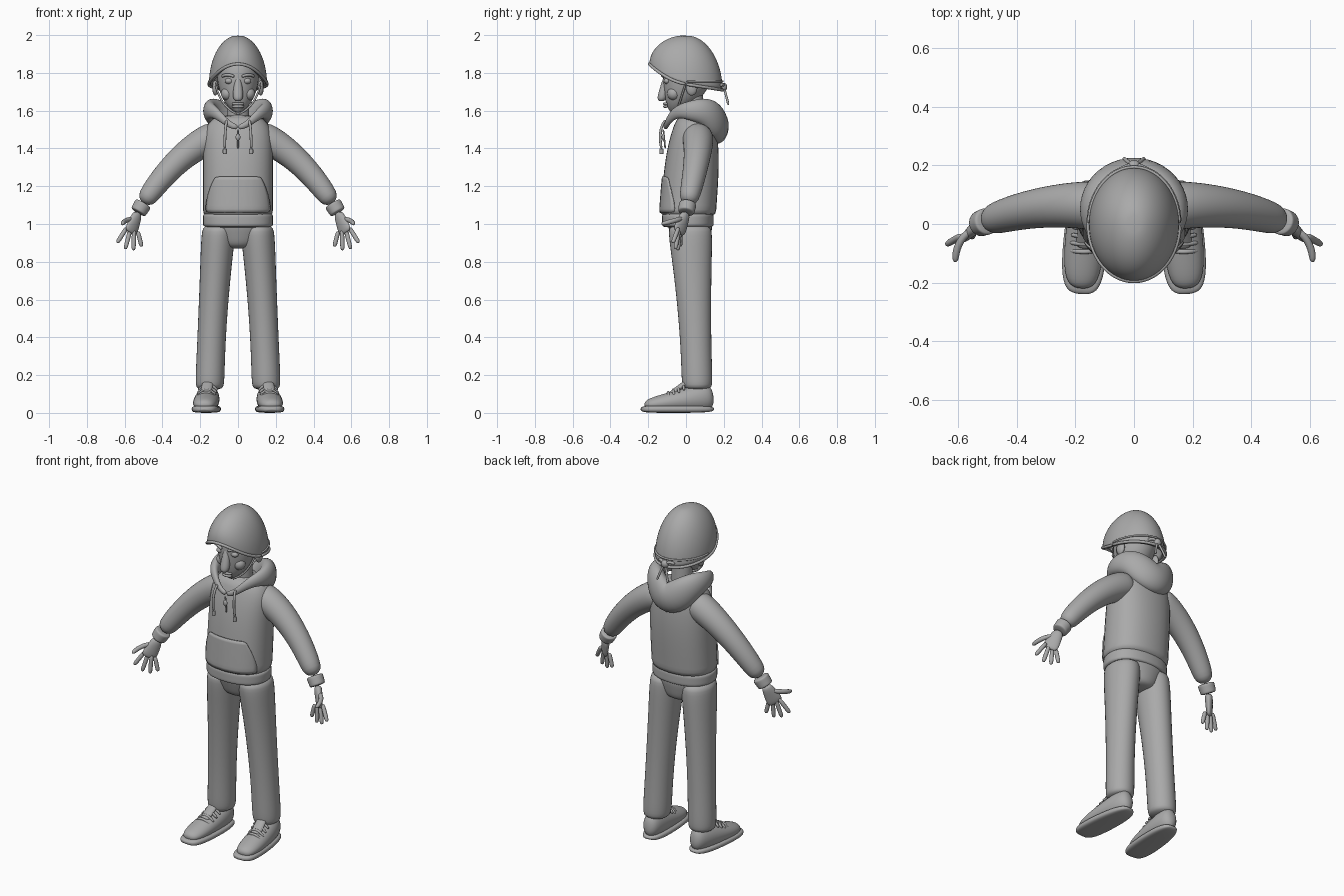
import bpy, bmesh
from math import sin, cos, pi, copysign
from mathutils import Vector

cube = bpy.data.objects.get("Cube")
if cube:
    bpy.data.objects.remove(cube)

grey = bpy.data.materials.new("clay_grey")
grey.use_nodes = True
COLOR = (.4, .4, .4, 1)
grey.diffuse_color = COLOR
grey.node_tree.nodes["Principled BSDF"].inputs["Base Color"].default_value = COLOR


def finish(name, bm, mirror=False, subdivide=True):
    bmesh.ops.recalc_face_normals(bm, faces=bm.faces)
    for face in bm.faces:
        face.smooth = True
    mesh = bpy.data.meshes.new(name)
    bm.to_mesh(mesh)
    bm.free()
    mesh.materials.append(grey)
    part = bpy.data.objects.new(name, mesh)
    bpy.context.collection.objects.link(part)
    if mirror:
        part.modifiers.new("Mirror", "MIRROR").use_mirror_merge = False
    if subdivide:
        part.modifiers.new("Subdivision", "SUBSURF")
    return part


def skin(bm, loops):
    for lower, upper in zip(loops, loops[1:]):
        for k in range(len(lower)):
            bm.faces.new((lower[k - 1], lower[k], upper[k], upper[k - 1]))


def loft(name, rings, level=False, mirror=False, power=2, sides=16):
    """Skin rings of (x, y, z, half width, half height); level rings lie flat."""
    bm = bmesh.new()
    points = [Vector(ring[:3]) for ring in rings]
    last = len(points) - 1
    loops = []
    for i, ring in enumerate(rings):
        side, up = Vector((1, 0, 0)), Vector((0, 1, 0))
        if not level:
            along = (points[min(i + 1, last)] - points[max(i - 1, 0)]).normalized()
            side = along.cross(Vector((0, 0, 1))).normalized()
            up = side.cross(along)
        loop = []
        for k in range(sides):
            angle = 2 * pi * k / sides
            c, s = (copysign(abs(w) ** (2 / power), w) for w in (cos(angle), sin(angle)))
            loop.append(bm.verts.new(points[i] + side * c * ring[3] + up * s * ring[-1]))
        loops.append(loop)
    skin(bm, loops)
    bm.faces.new(loops[0])
    bm.faces.new(loops[-1])
    return finish(name, bm, mirror)


def mix(a, b, t):
    return [p + (q - p) * t for p, q in zip(a, b)]


def limb(name, *keys, blunt=8, steps=10, **options):
    """Sweep along a Bezier of rings, with ends rounded off (a high blunt is squarer)."""
    rings = []
    for i in range(steps + 1):
        c = cos(pi * i / steps)
        row = keys
        while len(row) > 1:
            row = [mix(a, b, (1 - c) / 2) for a, b in zip(row, row[1:])]
        taper = max(.2, (1 - abs(c) ** blunt) ** (1 / blunt))
        rings.append(row[0][:3] + [size * taper for size in row[0][3:]])
    return loft(name, rings, **options)


def cord(name, radius, *points, **options):
    return limb(name, *[(*p, radius) for p in points], sides=8, **options)


def ball(name, center, size, mirror=False):
    bm = bmesh.new()
    bmesh.ops.create_uvsphere(bm, u_segments=20, v_segments=12, radius=1)
    bmesh.ops.scale(bm, vec=size, verts=bm.verts)
    bmesh.ops.translate(bm, vec=center, verts=bm.verts)
    return finish(name, bm, mirror, subdivide=False)


# Hoodie body narrowing to the neck, with a ribbed hem
rings = []
for i in range(13):
    t = i / 12
    rings.append((0, .01 + .04 * t, 1.03 + .55 * t,
                  .19 * (1 - .4 * t ** 12), .15 * (1 - .4 * t ** 4)))
body = loft("hoodie_body", rings, level=True, power=2.3)
limb("hoodie_hem", (0, .01, .98, .19, .14), (0, .01, 1.06, .19, .14), level=True, power=2.3)

# Sleeves and cuffs
wrist, hand = (.5, .01, 1.11), (.53, 0, 1.06)
limb("sleeve", (.1, .06, 1.47, .09, .11), (.31, .08, 1.4, .07, .08), (*wrist, .055), mirror=True)
limb("cuff", (*wrist, .048), (*hand, .044), mirror=True)

# Hands: palm, a fan of fingers and a thumb
limb("palm", (*hand, .024, .03), (.57, -.04, .95, .016, .05), blunt=4, mirror=True)
for i, name in enumerate(("index", "middle", "ring", "little")):
    base = mix((.59, -.04, .98), (.53, -.03, .96), i / 3)
    tip = mix((.64, -.07, .9), (.51, -.03, .88), i / 3)
    tip[2] -= .03 * sin(pi * i / 3)
    cord(name + "_finger", .013, base, tip, blunt=4, mirror=True)
cord("thumb", .014, (.55, -.02, 1.03), (.61, -.05, 1.02), (.61, -.13, 1), blunt=4, mirror=True)

# Hood lying on the shoulders: thin at the front, full and drooping at the back
rings = []
for i in range(25):
    angle = 2 * pi * i / 24 - pi / 2
    back = sin(angle)
    rings.append((.15 * cos(angle), .03 + .14 * back, 1.6 - .09 * back ** 4,
                  .036 + .024 * back, .055 + .04 * back))
loft("hood", rings)
limb("shirt_collar", (0, .02, 1.5, .08, .1), (0, .04, 1.58, .06, .06), level=True)

# Drawstrings and zip
string_end = (.07, -.13, 1.4)
cord("drawstring", .008, (.06, -.11, 1.55), (.07, -.15, 1.5), string_end, mirror=True, level=True)
cord("drawstring_tip", .012, string_end, (.07, -.13, 1.37), mirror=True, level=True)
cord("neck_zip", .005, (0, -.12, 1.5), (0, -.11, 1.4), level=True)
ball("zip_pull", (0, -.12, 1.46), (.013, .009, .018))

# Front pocket, projected on the hoodie
bm = bmesh.new()
rows = []
for j in range(6):
    t = j / 5
    reach = .17 - .05 * t ** 2
    rows.append([bm.verts.new((reach * (k / 6 - 1), -.3, 1.06 + .19 * t)) for k in range(13)])
for lower, upper in zip(rows, rows[1:]):
    for k in range(12):
        bm.faces.new((lower[k], lower[k + 1], upper[k + 1], upper[k]))
pocket = finish("front_pocket", bm)
wrap = pocket.modifiers.new("Fit", "SHRINKWRAP")
wrap.target = body
wrap.wrap_method = "PROJECT"
wrap.use_project_y = True
wrap.offset = .004
thick = pocket.modifiers.new("Thickness", "SOLIDIFY")
thick.thickness = .009
thick.offset = 0

# Trousers
limb("trouser_seat", (0, .03, .87, .1, .09), (0, .02, 1.02, .2, .13), blunt=5, level=True)
limb("trouser_leg", (.15, .06, .12, .08, .085), (.14, .05, .5, .07, .075),
     (.1, .02, 1, .095, .125), blunt=12, steps=16, level=True, mirror=True)

# Shoes: upper, sole, tongue and laces
limb("shoe_upper", (.18, -.22, .04, .06, .035), (.17, -.05, .06, .08, .055),
     (.15, .145, .09, .055, .09), blunt=4, mirror=True)
limb("shoe_sole", (.18, -.24, .02, .065, .02), (.17, -.1, .02, .09, .02),
     (.15, .15, .02, .06, .02), blunt=4, power=3.5, mirror=True)
limb("shoe_tongue", (.17, -.08, .1, .03, .015), (.16, 0, .16, .03, .015), mirror=True)
for i in range(4):
    x, y, z = mix((.17, -.1, .1), (.16, -.02, .14), i / 3)
    ends = [(x + side, y + .01, z - .02) for side in (-.05, .05)]
    cord("shoe_lace", .008, ends[0], (x, y, z + .04), ends[1], mirror=True)

# Neck, head and face
limb("neck", (0, .045, 1.48, .06, .055), (0, .035, 1.72, .06, .055), level=True)
limb("head", (0, -.07, 1.59, .02, .02), (0, .02, 1.66, .13, .15), (0, .01, 1.9, .12, .14),
     blunt=4, level=True)
limb("nose", (0, -.1, 1.8, .012, .015), (0, -.12, 1.7, .03, .025), (0, -.13, 1.65, .03, .03),
     blunt=3, level=True)
ball("eye", (.047, -.1, 1.757), (.023, .018, .016), mirror=True)
ball("ear", (.12, .03, 1.72), (.016, .03, .04), mirror=True)
ball("cheek", (.055, -.065, 1.69), (.035, .035, .035), mirror=True)
cord("eyebrow", .009, (.02, -.125, 1.78), (.06, -.12, 1.8), (.085, -.09, 1.78), mirror=True)
for name, z in (("upper_lip", 1.637), ("lower_lip", 1.622)):
    cord(name, .008, (-.03, -.1, z), (0, -.13, z), (.03, -.1, z))


# Helmet shell above a slanted rim that lifts at the front
def rim_height(y):
    return 1.74 - .16 * y + (2 * y * y if y < 0 else 0)


bm = bmesh.new()
rim = [(.155 * cos(pi * k / 20), .195 * sin(pi * k / 20)) for k in range(40)]
loops = []
for j in range(10):
    lift = j / 20 * pi
    loops.append([bm.verts.new((x * cos(lift), y * cos(lift),
                                2 - (2 - rim_height(y)) * (1 - sin(lift)))) for x, y in rim])
skin(bm, loops)
bm.faces.new(loops[-1])
shell = finish("helmet_shell", bm)
thick = shell.modifiers.new("Thickness", "SOLIDIFY")
thick.thickness = .02

# Helmet rim, band, strap knot, ribbon tails and chin strap
loft("helmet_rim", [(x, y, rim_height(y), .009) for x, y in rim + rim[:1]], sides=8)
loft("helmet_band", [(x, y, 1.755, .006) for x, y in rim if y > -.01], sides=8)
knot = (0, .2, 1.725)
ball("strap_knot", knot, (.022, .018, .022))
cord("strap_bow", .009, knot, (.03, .2, 1.75), (.05, .18, 1.73), mirror=True)
cord("strap_tail", .007, knot, (.02, .21, 1.69), (.035, .225, 1.63), mirror=True)
cord("chin_strap", .006, (.12, 0, 1.75), (.1, -.04, 1.62), (0, -.055, 1.58), mirror=True)
